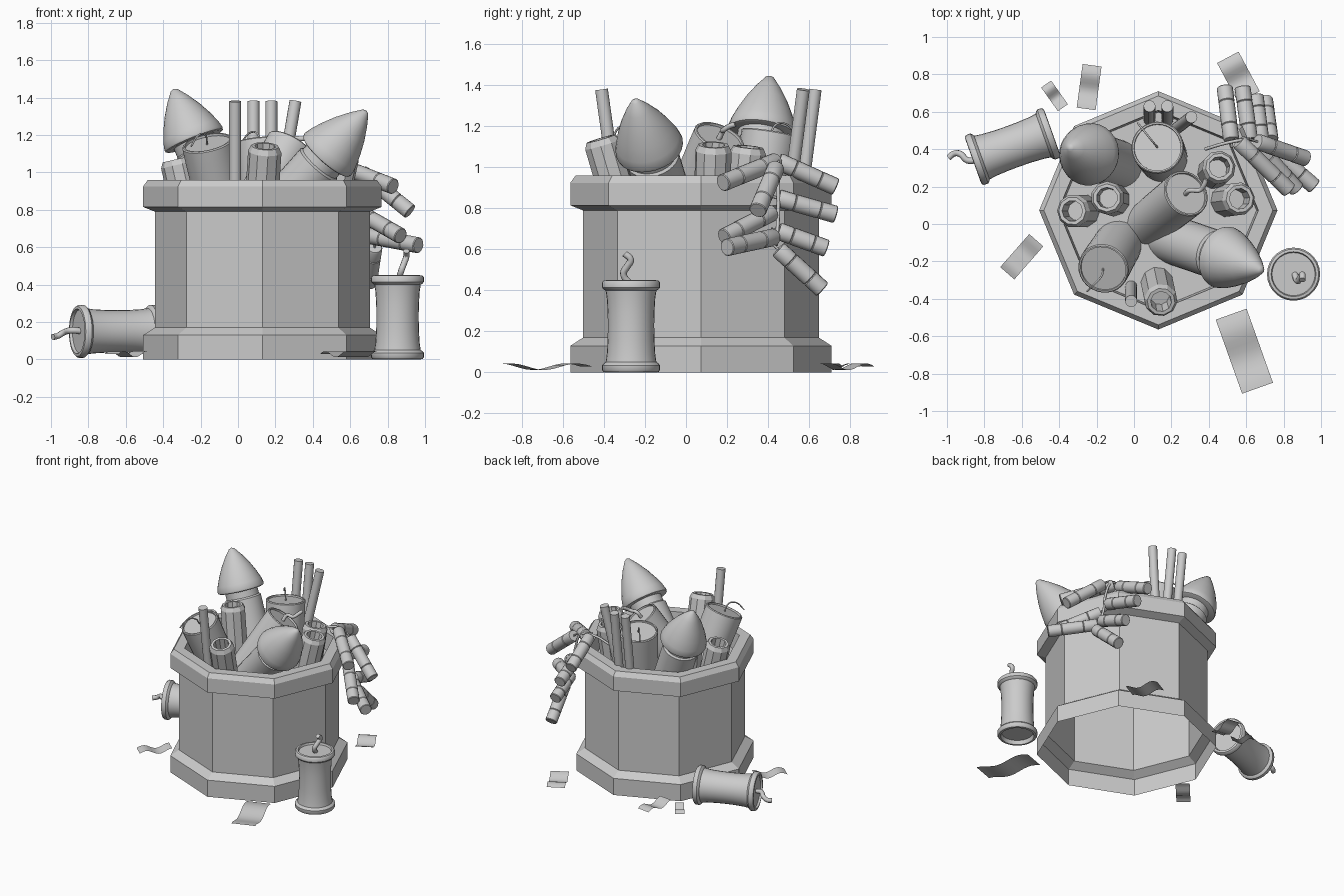
import bpy, bmesh, math
from mathutils import Vector

if "Cube" in bpy.data.objects:
    bpy.data.objects.remove(bpy.data.objects["Cube"])

grey = bpy.data.materials.new("plain_grey")
grey.diffuse_color = (0.6, 0.6, 0.6, 1)
grey.use_nodes = True
grey.node_tree.nodes["Principled BSDF"].inputs["Base Color"].default_value = grey.diffuse_color


def finish(name, bm, smooth=True):
    me = bpy.data.meshes.new(name)
    bm.to_mesh(me)
    bm.free()
    me.materials.append(grey)
    ob = bpy.data.objects.new(name, me)
    bpy.context.collection.objects.link(ob)
    if smooth:
        bpy.ops.object.select_all(action='DESELECT')
        ob.select_set(True)
        bpy.context.view_layer.objects.active = ob
        bpy.ops.object.shade_smooth_by_angle(angle=math.radians(40))
    return ob


def lathe(name, profile, origin, axis, n=28, smooth=True, phase=0.0):
    """Revolve (radius, height) points round an axis through origin."""
    bm = bmesh.new()
    rings = []
    for r, h in profile:
        if r < 1e-5:
            rings.append([bm.verts.new((0, 0, h))])
        else:
            rings.append([bm.verts.new((r * math.cos(phase + math.tau * i / n),
                                        r * math.sin(phase + math.tau * i / n), h)) for i in range(n)])
    for a, b in zip(rings, rings[1:]):
        for i in range(n):
            j = (i + 1) % n
            if len(a) == 1:
                bm.faces.new((a[0], b[j], b[i]))
            elif len(b) == 1:
                bm.faces.new((a[i], a[j], b[0]))
            else:
                bm.faces.new((a[i], a[j], b[j], b[i]))
    ob = finish(name, bm, smooth)
    ob.location = origin
    ob.rotation_mode = 'QUATERNION'
    ob.rotation_quaternion = Vector(axis).to_track_quat('Z', 'Y')
    return ob


def wick(name, pts, r):
    cu = bpy.data.curves.new(name, 'CURVE')
    cu.dimensions = '3D'
    cu.bevel_depth = r
    cu.bevel_resolution = 2
    cu.resolution_u = 5
    cu.use_fill_caps = True
    sp = cu.splines.new('BEZIER')
    sp.bezier_points.add(len(pts) - 1)
    for p, co in zip(sp.bezier_points, pts):
        p.co = co
        p.handle_left_type = p.handle_right_type = 'AUTO'
    cu.materials.append(grey)
    ob = bpy.data.objects.new(name, cu)
    bpy.context.collection.objects.link(ob)


def top_down(top, axis, length):
    """Origin of a part whose top centre is known."""
    return Vector(top) - Vector(axis).normalized() * length


# Octagonal tub: flared foot, wall, rim, inner lip and packing floor
lathe("tub", [(.637, 0), (.637, .13), (.575, .17), (.575, .79), (.637, .815), (.637, .925),
              (.612, .96), (.535, .96), (.525, .83), (0, .83)], (.13, .073, 0), (0, 0, 1), 8, False)

# Two large crackers with rolled rims, one standing and one lying
big = [(0, .03), (.11, .03), (.118, 0), (.134, .002), (.142, .012), (.142, .035), (.132, .046),
       (.124, .05), (.118, .09), (.114, .16), (.113, .23), (.114, .29), (.118, .36), (.124, .4),
       (.132, .404), (.142, .415), (.142, .438), (.134, .448), (.12, .45), (.115, .435), (0, .435)]
lathe("standing_cracker", big, (.853, -.268, 0), (0, 0, 1))
wick("standing_wick", [(.86, -.27, .43), (.875, -.305, .48), (.89, -.285, .52),
                       (.9, -.27, .55), (.9, -.3, .58)], .017)
lathe("lying_cracker", big, (-.437, .49, .15), (-.405, -.145, 0))
wick("lying_wick", [(-.83, .345, .15), (-.89, .34, .155), (-.93, .375, .145),
                    (-.965, .375, .125), (-.99, .355, .12)], .017)

# Two rockets: bullet nose on a tube
nose = [(0, .005), (.155, 0), (.165, .005), (.168, .018), (.158, .06), (.135, .12), (.102, .19),
        (.06, .26), (.02, .315), (0, .325)]
for side, base, tip, length in (("back", (-.232, .37, 1.165), (-.345, .41, 1.447), .45),
                                ("front", (.47, -.175, 1.085), (.688, -.25, 1.33), .6)):
    base, tip = Vector(base), Vector(tip)
    axis = tip - base
    s = axis.length / .325
    lathe(side + "_rocket_nose", [(r, h * s) for r, h in nose], base, axis)
    lathe(side + "_rocket_tube", [(0, 0), (.13, 0), (.13, length - .06), (.118, length - .05),
                                  (.118, length + .01)], top_down(base, axis, length), axis)

# Three fat fused tubes with a thin recessed top
for name, top, axis, r, length in (
        ("left_fused_tube", (-.165, -.24, 1.16), (-.2, -.33, .92), .137, .46),
        ("back_fused_tube", (.125, .41, 1.17), (-.08, .15, .98), .14, .42),
        ("middle_fused_tube", (.28, .165, 1.15), (.45, .36, .82), .13, .5)):
    lathe(name, [(0, 0), (r * .93, 0), (r, length - .07), (r, length - .006), (r * .96, length),
                 (r * .9, length), (r * .89, length - .012), (0, length - .012)],
          top_down(top, axis, length), axis)
wick("left_fuse", [(-.165, -.24, 1.15), (-.175, -.28, 1.2), (-.21, -.32, 1.2), (-.25, -.36, 1.14)], .005)
wick("back_fuse", [(.125, .41, 1.16), (.1, .44, 1.21), (.06, .49, 1.21), (.02, .54, 1.16)], .005)
wick("middle_fuse", [(.275, .16, 1.14), (.3, .18, 1.18), (.35, .18, 1.18), (.375, .21, 1.2),
                     (.385, .24, 1.21)], .013)

# Small open faceted tubes
for i, (top, axis) in enumerate((((.145, -.415, 1.14), (.06, -.28, .95)),
                                 ((-.33, .07, 1.07), (-.22, 0, .97)),
                                 ((-.145, .14, 1.16), (-.1, .03, 1)),
                                 ((.457, .305, 1.1), (.1, .1, .98)),
                                 ((.565, .135, 1.11), (.22, .03, .97)))):
    L = .4
    lathe(f"open_tube_{i + 1}", [(0, 0), (.09, 0), (.09, L - .03), (.075, L), (.056, L),
                                 (.052, L - .12), (0, L - .12)],
          top_down(top, axis, L), axis, 10, False, .3)

# Thin sticks
for i, (top, axis) in enumerate((((-.015, -.412, 1.38), (0, -.14, 1)),
                                 ((.083, .63, 1.38), (0, .13, 1)),
                                 ((.178, .63, 1.38), (0, .13, 1)),
                                 ((.307, .572, 1.38), (.17, .13, 1)))):
    lathe(f"stick_{i + 1}", [(0, 0), (.032, 0), (.032, .6), (0, .6)],
          top_down(top, axis, .6), axis, 14)

# String of small crackers hanging over the rim: start and end of each
hanging = (((.56, .44, 1.03), (.83, .18, .925)), ((.66, .44, 1.0), (.92, .35, .79)),
           ((.66, .42, .78), (.87, .185, .66)), ((.7, .43, .66), (.965, .2, .61)),
           ((.52, .45, 1.03), (.485, .73, .905)), ((.62, .45, .85), (.58, .73, .77)),
           ((.68, .45, .69), (.65, .685, .605)), ((.73, .45, .6), (.7, .665, .405)))
for i, (a, b) in enumerate(hanging):
    a, b = Vector(a), Vector(b)
    L = (b - a).length
    R, g = .043, .039
    prof = [(0, 0), (g, 0), (R, .008)]
    for f in (.28, .72):  # wrapping grooves
        prof += [(R, L * f - .004), (g, L * f), (R, L * f + .004)]
    prof += [(R, L - .004), (g, L), (0, L)]
    lathe(f"hanging_cracker_{i + 1}", prof, a, b - a, 16)
wick("hanging_string", [(.38, .4, .99), (.48, .43, 1.04), (.58, .45, 1.04), (.64, .45, .92),
                        (.66, .45, .78), (.71, .44, .62)], .009)
for i, (a, b) in enumerate(hanging):
    k = (Vector(a) - (Vector(b) - Vector(a)) * .15)
    wick(f"hanging_fuse_{i + 1}", [k, Vector(a)], .006)

# Wavy paper scraps on the ground: centre, width, length, direction
for i, (cx, cy, w, l, dx, dy) in enumerate(((.59, -.68, .175, .42, 26, -73),
                                            (-.6, -.175, .1, .235, 29, 33),
                                            (-.24, .732, .102, .235, -6, -44),
                                            (-.425, .685, .065, .155, 17, -24),
                                            (.558, .785, .13, .24, 16, -30))):
    bm = bmesh.new()
    d = Vector((dx, dy, 0)).normalized()
    s = Vector((-d.y, d.x, 0))
    rows = []
    for k in range(13):
        t = k / 12
        p = Vector((cx, cy, .028 + .016 * math.sin(t * math.tau * 1.25))) + d * (t - .5) * l
        rows.append([bm.verts.new(p + s * w / 2), bm.verts.new(p - s * w / 2)])
    for a, b in zip(rows, rows[1:]):
        bm.faces.new((a[0], a[1], b[1], b[0]))
    finish(f"paper_scrap_{i + 1}", bm)
